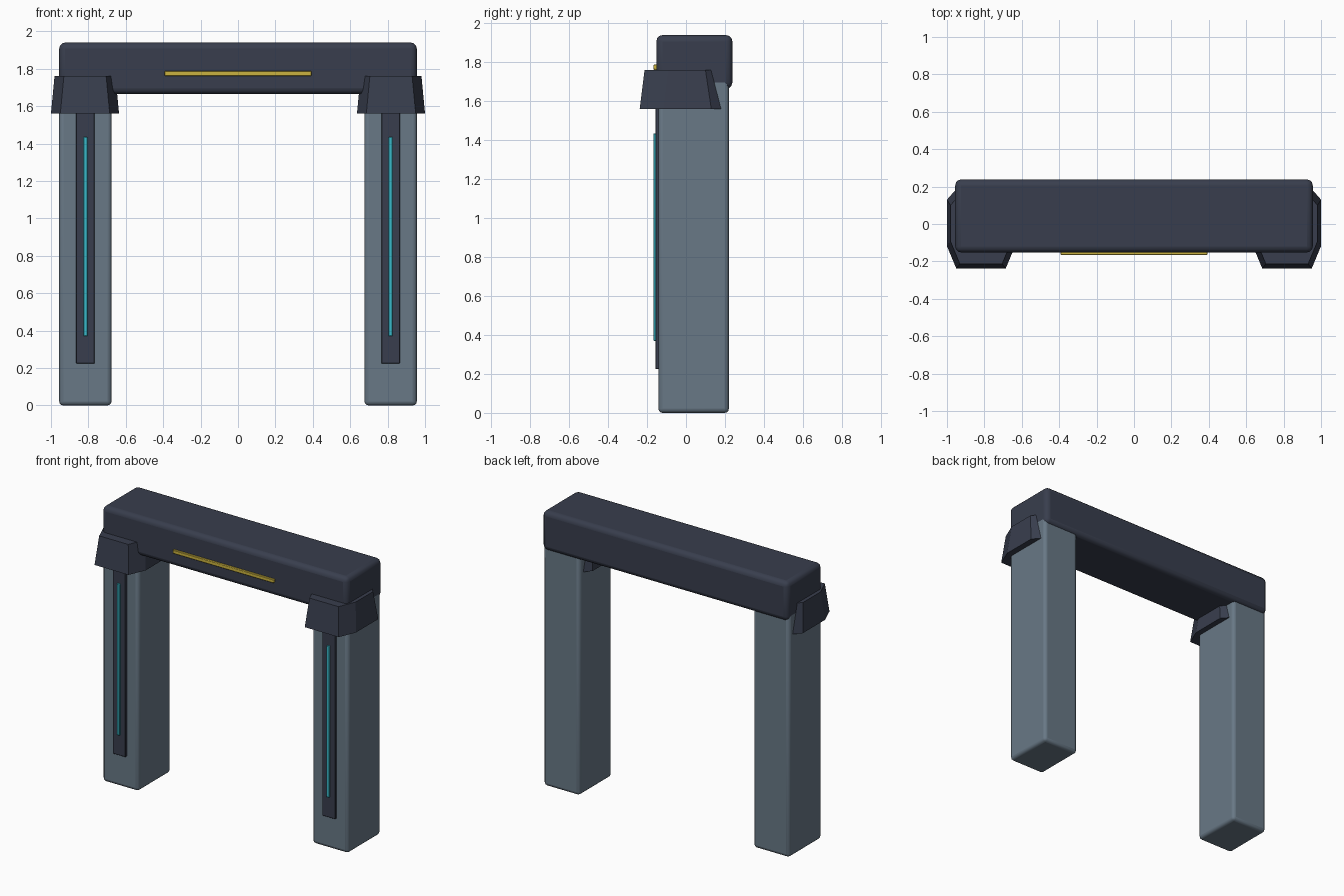
import bpy, bmesh

default = bpy.data.objects.get("Cube")
if default:
    bpy.data.objects.remove(default, do_unlink=True)


def material(name, rgb):
    m = bpy.data.materials.new(name)
    m.use_nodes = True
    m.diffuse_color = (*rgb, 1)
    m.node_tree.nodes["Principled BSDF"].inputs["Base Color"].default_value = (*rgb, 1)
    return m


STEEL = material("blue grey steel", (0.14, 0.19, 0.24))
DARK = material("dark slate", (0.04, 0.048, 0.075))
CYAN = material("cyan light", (0.04, 0.49, 0.59))
YELLOW = material("yellow light", (0.60, 0.45, 0.05))


def finish(name, bm, mat, bevel=0, segments=3):
    bmesh.ops.recalc_face_normals(bm, faces=bm.faces)
    mesh = bpy.data.meshes.new(name)
    bm.to_mesh(mesh)
    bm.free()
    mesh.materials.append(mat)
    ob = bpy.data.objects.new(name, mesh)
    bpy.context.collection.objects.link(ob)
    if bevel:
        mod = ob.modifiers.new("rounded edges", "BEVEL")
        mod.width, mod.segments = bevel, segments
        bpy.ops.object.select_all(action="DESELECT")
        ob.select_set(True)
        bpy.context.view_layer.objects.active = ob
        bpy.ops.object.shade_smooth_by_angle(angle=0.7)
    return ob


def box(name, x, y, z, mat, bevel=0, segments=3):
    """Box spanning the given (low, high) ranges."""
    bm = bmesh.new()
    bmesh.ops.create_cube(bm, size=1)
    for v in bm.verts:
        v.co = [r[0] if c < 0 else r[1] for c, r in zip(v.co, (x, y, z))]
    return finish(name, bm, mat, bevel, segments)


def collar(name, cx):
    """Tapered collar with chamfered corners."""
    bm = bmesh.new()
    rings = []
    for z, hx, front, back in ((1.56, 0.182, -0.238, 0.21), (1.76, 0.163, -0.213, 0.18)):
        cut = hx - 0.05
        outline = [(-cut, front), (cut, front), (hx, front + 0.12), (hx, back - 0.08),
                   (cut - 0.02, back), (0.02 - cut, back), (-hx, back - 0.08), (-hx, front + 0.12)]
        rings.append([bm.verts.new((cx + x, y, z)) for x, y in outline])
    low, high = rings
    bm.faces.new(low)
    bm.faces.new(high)
    for i in range(len(low)):
        j = (i + 1) % len(low)
        bm.faces.new((low[i], low[j], high[j], high[i]))
    return finish(name, bm, DARK)


# Crossbeam and its light bar
box("crossbeam", (-0.956, 0.956), (-0.152, 0.238), (1.665, 1.94), DARK, 0.032)
box("beam_light", (-0.393, 0.393), (-0.166, -0.14), (1.762, 1.788), YELLOW, 0.003, 1)

# Posts with collars, front panels and light strips
for side, s in (("left", 1), ("right", -1)):
    cx = s * 0.816

    def span(half):
        return (cx - half, cx + half)

    box(side + "_post", span(0.14), (-0.142, 0.22), (0, 1.72), STEEL, 0.022)
    collar(side + "_collar", cx + s * 0.002)
    box(side + "_front_panel", span(0.05), (-0.157, -0.13), (0.225, 1.6), DARK, 0.003, 1)
    box(side + "_light_strip", span(0.011), (-0.168, -0.15), (0.37, 1.435), CYAN, 0.003, 1)
